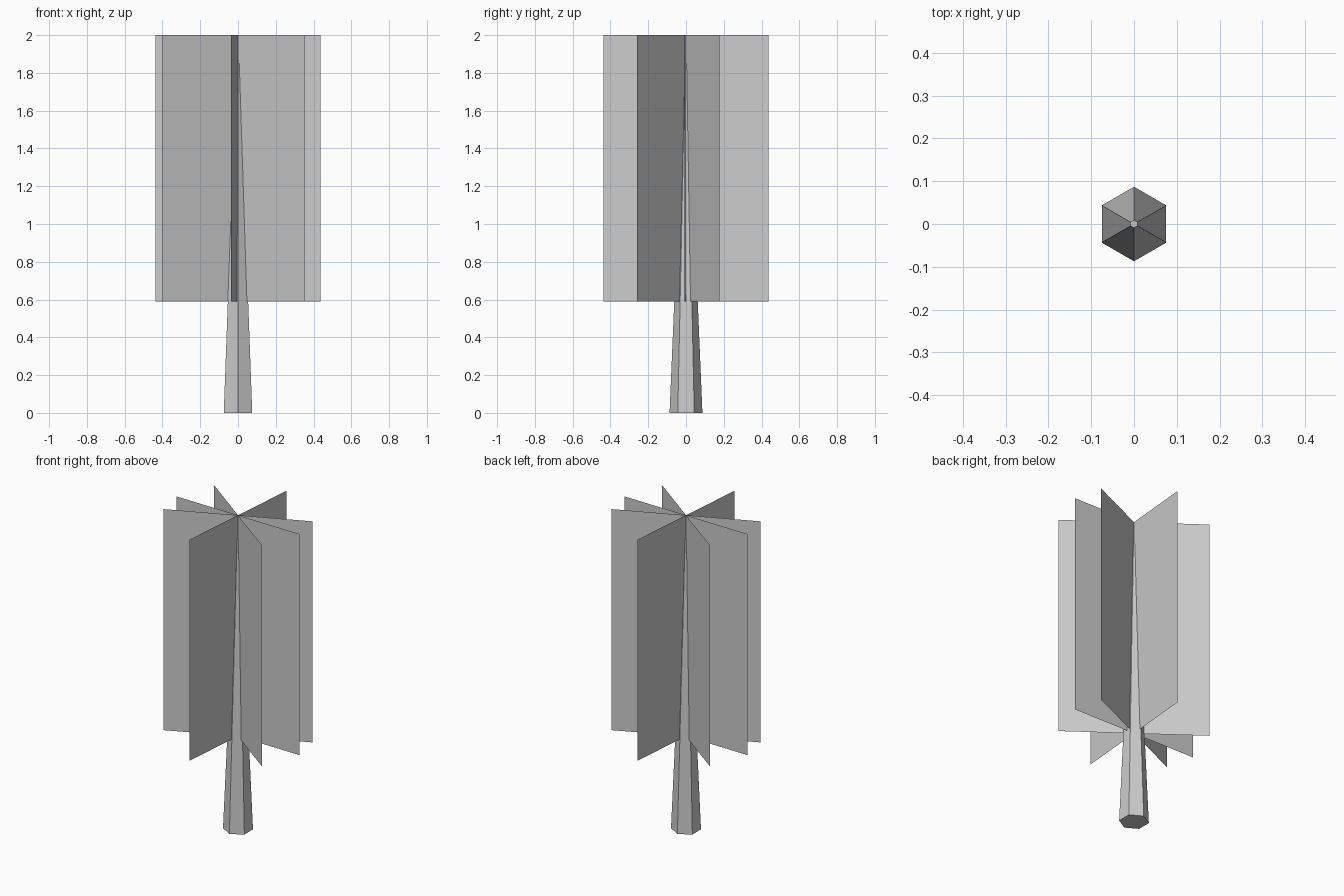
import bpy
from math import radians, cos, sin

if "Cube" in bpy.data.objects:
    bpy.data.objects.remove(bpy.data.objects["Cube"])


def mesh_object(name, verts, faces):
    mesh = bpy.data.meshes.new(name)
    mesh.from_pydata(verts, [], faces)
    mesh.update()
    obj = bpy.data.objects.new(name, mesh)
    bpy.context.collection.objects.link(obj)
    return obj


# Tapered six-sided trunk, with corners on the y axis
TRUNK_HEIGHT = 1.85
bpy.ops.mesh.primitive_cone_add(vertices=6, radius1=0.087, radius2=0.009,
                                depth=TRUNK_HEIGHT,
                                location=(0, 0, TRUNK_HEIGHT / 2))
bpy.context.object.name = "trunk"

# Crossed upright foliage cards, each a flat sheet through the trunk axis
RADIUS, BOTTOM, TOP = 0.438, 0.59, 2.0
for i, angle in enumerate((-36.4, -0.9, 24.0, 85.0), 1):
    x, y = RADIUS * cos(radians(angle)), RADIUS * sin(radians(angle))
    mesh_object(f"foliage_card_{i}",
                [(-x, -y, BOTTOM), (x, y, BOTTOM), (x, y, TOP), (-x, -y, TOP)],
                [(0, 1, 2, 3)])
